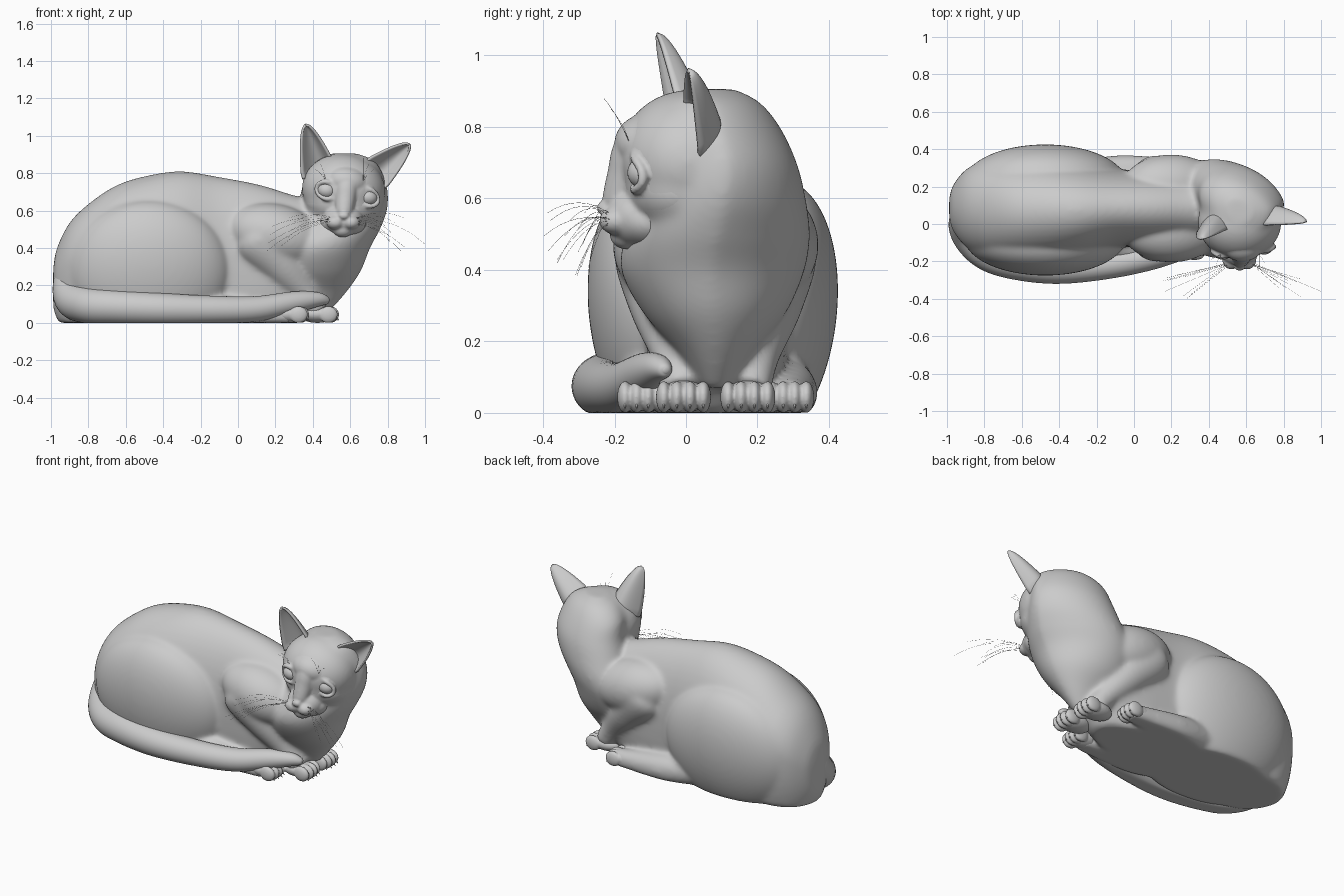
import bpy, bmesh, math, random
from mathutils import Vector, Matrix

if "Cube" in bpy.data.objects:
    bpy.data.objects.remove(bpy.data.objects["Cube"])

random.seed(4)
MID = 0.083  # y of the body's plane of symmetry


def spline(rows, n=6):
    """Catmull-Rom interpolation through rows of numbers."""
    out = []
    for i in range(len(rows) - 1):
        a, b, c, d = (rows[min(max(i + k, 0), len(rows) - 1)] for k in (-1, 0, 1, 2))
        for s in range(n):
            t = s / n
            out.append([0.5 * (2 * q + (r - p) * t + (2 * p - 5 * q + 4 * r - w) * t * t
                               + (3 * q - p - 3 * r + w) * t ** 3)
                        for p, q, r, w in zip(a, b, c, d)])
    return out + [list(rows[-1])]


def skin(bm, rings):
    """Closed surface through a list of point rings."""
    vs = [[bm.verts.new(p) for p in ring] for ring in rings]
    n = len(vs[0])
    for a, b in zip(vs, vs[1:]):
        for i in range(n):
            bm.faces.new((a[i], a[(i + 1) % n], b[(i + 1) % n], b[i]))
    bm.faces.new(vs[0][::-1])
    bm.faces.new(vs[-1])


def circle(n=48):
    return [(math.cos(2 * math.pi * i / n), math.sin(2 * math.pi * i / n)) for i in range(n)]


def tube(bm, rows):
    """Tapered tube through rows of (x, y, z, radius)."""
    rows = spline(rows)
    rings = []
    for i, (x, y, z, r) in enumerate(rows):
        t = Vector(rows[min(i + 1, len(rows) - 1)][:3]) - Vector(rows[max(i - 1, 0)][:3])
        side = t.cross(Vector((0.02, 0.05, 1))).normalized()
        up = side.cross(t).normalized()
        rings.append([Vector((x, y, z)) + r * (side * c + up * s) for c, s in circle()])
    skin(bm, rings)


def ball(bm, centre, radii, rot=0.0, seg=64):
    m = Matrix.Translation(centre) @ Matrix.Rotation(rot, 4, 'Y') @ Matrix.Diagonal((*radii, 1))
    return bmesh.ops.create_uvsphere(bm, u_segments=seg, v_segments=seg // 2, radius=1, matrix=m)["verts"]


def finish(bm, name, voxel=0, smooth=0):
    """Flatten on the ground, make the object, optionally fuse and soften it."""
    for v in bm.verts:
        v.co.z = max(v.co.z, 0)
    bmesh.ops.recalc_face_normals(bm, faces=bm.faces)
    for f in bm.faces:
        f.smooth = True
    me = bpy.data.meshes.new(name)
    bm.to_mesh(me)
    bm.free()
    ob = bpy.data.objects.new(name, me)
    bpy.context.collection.objects.link(ob)
    if voxel:
        m = ob.modifiers.new("fuse", 'REMESH')
        m.mode, m.voxel_size, m.use_smooth_shade = 'VOXEL', voxel, True
        m = ob.modifiers.new("soften", 'SMOOTH')
        m.factor, m.iterations = 0.5, smooth
    return ob


# Body: torso rows are x, y, half width, top, bottom
bm = bmesh.new()
torso = [(-.988, .085, .05, .29, .08), (-.968, .085, .12, .40, .02), (-.90, .085, .205, .535, -.1),
         (-.80, .08, .257, .635, -.2), (-.65, .075, .28, .735, -.2), (-.48, .075, .28, .788, -.2),
         (-.30, .075, .255, .81, -.2), (-.10, .083, .212, .78, -.25), (.10, .083, .20, .742, -.25),
         (.25, .083, .19, .697, -.1), (.40, .083, .18, .64, .06), (.52, .083, .12, .5, .2)]
rings = []
for x, y, w, top, low in spline(torso):
    zc = min(.36, .5 * (top + max(low, 0)) + .05)
    rings.append([(x, y + w * c, max(0, zc + s * ((top - zc) if s > 0 else (zc - low))))
                  for c, s in circle()])
skin(bm, rings)

# Chest and neck: rows are z, x, y, half length, half width; the nape leans to -x
chest = [(.07, .44, .085, .06, .04), (.17, .42, .085, .165, .11), (.28, .425, .08, .234, .20),
         (.40, .455, .075, .252, .257), (.50, .515, .09, .245, .257), (.60, .555, .11, .242, .225),
         (.70, .575, .115, .227, .195), (.80, .57, .09, .204, .173), (.87, .575, .07, .15, .135),
         (.906, .57, .07, .065, .065)]
skin(bm, [[(x + rx * c - .35 * ry * max(s, 0) * min(1, z / .5), y + ry * s, z) for c, s in circle()]
          for z, x, y, rx, ry in spline(chest)])

# Thighs leaning outwards, hind feet, shoulders and forelegs
for s in (-1, 1):
    for v in ball(bm, (-.475, MID - .008 + s * .145, .27), (.435, .202, .385)):
        v.co.y += s * .1 * (v.co.z - .27)
    ball(bm, (.20, MID + s * .12, .47), (.265, .168, .165), .22)
    tube(bm, [(.06, MID + s * .135, .51, .07), (.10, MID + s * .135, .46, .148),
              (.24, MID + s * .125, .31, .12), (.36, MID + s * .105, .16, .074),
              (.43, MID + s * .095, .06, .06)])
    tube(bm, [(-.30, MID + s * .16, .09, .09), (-.08, MID + s * .20, .06, .085),
              (.15, MID + s * .21, .045, .063), (.28, MID + s * .208, .038, .052)])
ball(bm, (.565, .01, .71), (.224, .20, .193), .15)
ball(bm, (.563, -.005, .64), (.208, .175, .147), .15)
finish(bm, "body", .0105, 22)

# Face: forehead, bridge, muzzle, nose, jaw, chin and eyelids
bm = bmesh.new()
eyes = [((.475, -.142, .708), .15), ((.695, -.115, .672), .25)]
ball(bm, (.565, .01, .71), (.222, .199, .191), .15)
ball(bm, (.563, -.005, .64), (.207, .174, .145), .15)
ball(bm, (.58, -.095, .755), (.12, .105, .085), .15)
tube(bm, [(.585, -.08, .80, .05), (.582, -.137, .74, .064), (.574, -.167, .66, .055),
          (.566, -.197, .58, .042), (.566, -.22, .565, .022)])
ball(bm, (.563, -.135, .55), (.107, .092, .087))
ball(bm, (.560, -.10, .535), (.125, .10, .078))
ball(bm, (.560, -.165, .497), (.053, .048, .040))
ball(bm, (.566, -.229, .573), (.030, .022, .020))
for s in (-1, 1):
    ball(bm, (.563 + s * .042, -.193, .537), (.049, .050, .039))
for (x, y, z), tilt in eyes:
    for c, s in circle(24):
        ball(bm, (x + .055 * c, y - .031 + .025 * c * c, z + .046 * s - tilt * .055 * c),
             (.014, .014, .014), seg=10)
finish(bm, "face", .007, 8)

# Eyes
bm = bmesh.new()
for c, tilt in eyes:
    ball(bm, c, (.052, .049, .045), tilt, 32)
finish(bm, "eyes")

# Paws with four toes each, and claws
paw = bmesh.new()
claw = bmesh.new()
for s in (-1, 1):
    for x, off, w in ((.495, .09, .068), (.335 if s < 0 else .28, .205, .06)):
        y = MID + s * off
        ball(paw, (x - .07, y, .047), (.105, w + .002, .047), seg=32)
        for k in (-1.5, -.5, .5, 1.5):
            tx = x - .008 * abs(k)
            ty = y + k * w * .54
            ball(paw, (tx, ty, .044), (.05, .022, .045), seg=24)
            m = Matrix.Translation((tx + .041, ty, .022)) @ Matrix.Rotation(2.4, 4, 'Y')
            bmesh.ops.create_cone(claw, cap_ends=True, segments=8, radius1=.006,
                                  radius2=.001, depth=.026, matrix=m)
finish(paw, "paws", .005, 3)
finish(claw, "claws")

# Tail wrapped along the near side
bm = bmesh.new()
tube(bm, [(-.85, .10, .42, .04), (-.895, .05, .27, .08), (-.885, -.035, .135, .10),
          (-.80, -.14, .095, .098), (-.66, -.20, .085, .092),
          (-.42, -.235, .075, .085), (-.15, -.22, .07, .075), (.10, -.175, .075, .068),
          (.30, -.115, .11, .058), (.42, -.08, .125, .04), (.475, -.06, .12, .022),
          (.488, -.056, .118, .006)])
finish(bm, "tail")


# Ears: cupped leaf shapes given by outer base, inner base and tip
def ear(name, outer, inner, tip, back):
    outer, inner, tip, back = map(Vector, (outer, inner, tip, back))
    mid, half = (outer + inner) / 2, (inner - outer) / 2
    bm = bmesh.new()
    nu, nv = 16, 24
    grid = []
    for j in range(nv + 1):
        v = -.15 + 1.15 * j / nv
        k = max(min(1 - v, 1) ** .55, .03)
        grid.append([bm.verts.new(mid.lerp(tip, v) + half * u * k + back * (1 - u * u) * k)
                     for u in (2 * i / nu - 1 for i in range(nu + 1))])
    for a, b in zip(grid, grid[1:]):
        for i in range(nu):
            bm.faces.new((a[i], a[i + 1], b[i + 1], b[i]))
    ob = finish(bm, name)
    m = ob.modifiers.new("thickness", 'SOLIDIFY')
    m.thickness, m.offset = .012, 0


ear("left_ear", (.34, -.045, .80), (.497, -.03, .885), (.36, -.083, 1.058), (.01, .085, .01))
ear("right_ear", (.805, .035, .74), (.705, -.005, .882), (.917, .008, .953), (.01, .075, .01))

# Whiskers on muzzle and brows
cu = bpy.data.curves.new("whiskers", 'CURVE')
cu.dimensions, cu.bevel_depth, cu.bevel_resolution = '3D', .0005, 0


def hair(base, end, sag):
    sp = cu.splines.new('POLY')
    sp.points.add(8)
    for i, p in enumerate(sp.points):
        t = i / 8
        q = Vector(base).lerp(Vector(end), t)
        p.co = (q.x, q.y, q.z + sag * 4 * t * (1 - t), 1)


for s, reach in ((-1, .42), (1, .34)):
    for i in range(9):
        f = random.uniform(.6, 1)
        hair((.563 + s * random.uniform(.04, .075), -.21, random.uniform(.525, .56)),
             (.563 + s * reach * f, -random.uniform(.26, .41), .56 - .022 * i), .03)
    for i in range(3):
        hair((.57 + s * .1, -.16, .76), (.57 + s * (.1 + .03 * i), -.23 + .02 * i, .88 - .03 * i), .01)
hair((.64, -.21, .54), (1.0, -.36, .42), .05)
ob = bpy.data.objects.new("whiskers", cu)
bpy.context.collection.objects.link(ob)
